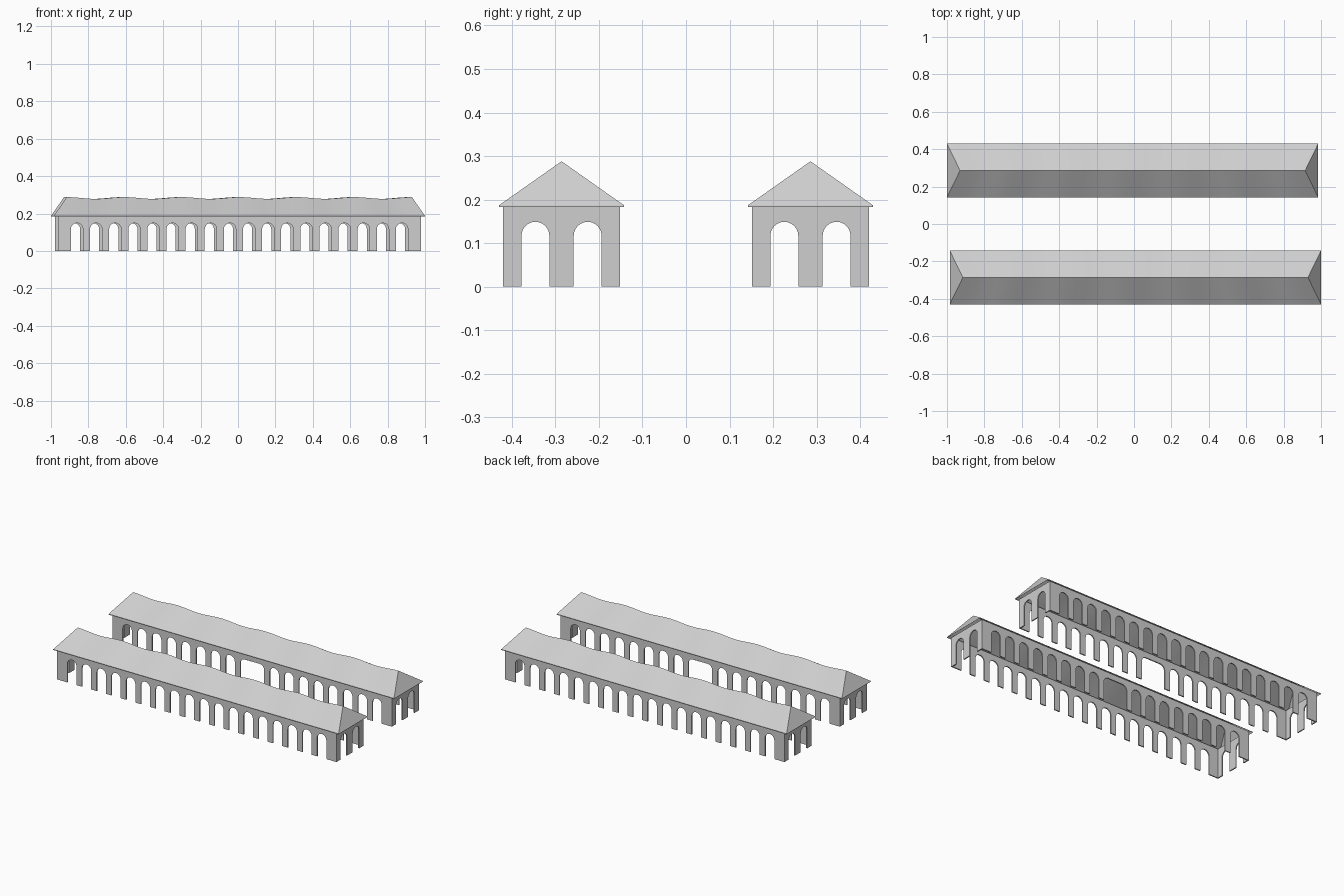
import bpy, bmesh, math
from mathutils import Matrix

cube = bpy.data.objects.get("Cube")
if cube:
    bpy.data.objects.remove(cube, do_unlink=True)

stone = bpy.data.materials.new("pale_grey")
stone.use_nodes = True
stone.diffuse_color = (0.62, 0.62, 0.62, 1)
stone.node_tree.nodes["Principled BSDF"].inputs["Base Color"].default_value = (0.62, 0.62, 0.62, 1)

# Shared dimensions of one hall
LENGTH, WIDTH, WALL_H, THICK = 1.942, 0.268, 0.186, 0.007
ARCH_TOP, ARCH_W, RADIUS, PITCH = 0.149, 0.064, 0.032, 0.1022
EAVE_L, EAVE_W, EAVE_Z, RIDGE_Z, RIDGE_L = 1.985, 0.287, 0.183, 0.288, 1.845


def finish(bm, name, matrix):
    bmesh.ops.recalc_face_normals(bm, faces=bm.faces)
    mesh = bpy.data.meshes.new(name)
    bm.to_mesh(mesh)
    bm.free()
    mesh.materials.append(stone)
    obj = bpy.data.objects.new(name, mesh)
    bpy.context.collection.objects.link(obj)
    obj.matrix_world = matrix
    return obj


def opening(centre, width):
    """Outline of a round-cornered opening, left foot to right foot."""
    pts = [(centre - width / 2, 0)]
    for side, start in ((-1, math.pi), (1, math.pi / 2)):
        cx = centre + side * (width / 2 - RADIUS)
        for i in range(7):
            a = start - i * math.pi / 12
            p = (cx + RADIUS * math.cos(a), ARCH_TOP - RADIUS + RADIUS * math.sin(a))
            if math.dist(p, pts[-1]) > 1e-5:
                pts.append(p)
    return pts + [(centre + width / 2, 0)]


def arcade(name, length, openings, matrix):
    """Wall whose outer face lies on local y = 0, thickness towards +y."""
    outline = [(-length / 2, 0)]
    for centre, width in openings:
        outline += opening(centre, width)
    outline += [(length / 2, 0), (length / 2, WALL_H), (-length / 2, WALL_H)]
    bm = bmesh.new()
    face = bm.faces.new([bm.verts.new((x, 0, z)) for x, z in outline])
    ext = bmesh.ops.extrude_face_region(bm, geom=[face], use_keep_orig=True)
    moved = [v for v in ext["geom"] if isinstance(v, bmesh.types.BMVert)]
    bmesh.ops.translate(bm, verts=moved, vec=(0, THICK, 0))
    finish(bm, name, matrix)


def hipped_roof(name, matrix, waves=6, steps=48):
    """Open hipped roof shell with a gently sagging ridge and a thin eave edge."""
    bm = bmesh.new()
    ridge, eaves, lips = [], {-1: [], 1: []}, {-1: [], 1: []}
    for i in range(steps + 1):
        t = i / steps
        sag = 0.005 * (1 - math.cos(2 * math.pi * waves * t))
        ridge.append(bm.verts.new(((t - 0.5) * RIDGE_L, 0, RIDGE_Z - sag)))
        for s in (-1, 1):
            x, y = (t - 0.5) * EAVE_L, s * EAVE_W / 2
            eaves[s].append(bm.verts.new((x, y, EAVE_Z + 0.004)))
            lips[s].append(bm.verts.new((x, y, EAVE_Z)))
    for i in range(steps):
        for s in (-1, 1):
            bm.faces.new((eaves[s][i], eaves[s][i + 1], ridge[i + 1], ridge[i]))
            bm.faces.new((lips[s][i], lips[s][i + 1], eaves[s][i + 1], eaves[s][i]))
    for e in (0, steps):
        bm.faces.new((eaves[-1][e], eaves[1][e], ridge[e]))
        bm.faces.new((lips[-1][e], lips[1][e], eaves[1][e], eaves[-1][e]))
    roof = finish(bm, name, matrix)
    bpy.ops.object.select_all(action='DESELECT')
    roof.select_set(True)
    bpy.context.view_layer.objects.active = roof
    bpy.ops.object.shade_smooth_by_angle(angle=math.radians(25))


# Opening layouts: outer wall, inner wall with a wide gateway, end walls
outer = [((i - 8.5) * PITCH, ARCH_W) for i in range(18)]
inner = outer[:8] + [(0, PITCH + ARCH_W)] + outer[10:]
ends = [(-0.06, ARCH_W), (0.06, ARCH_W)]


def turned(angle, offset):
    return Matrix.Rotation(math.radians(angle), 4, 'Z') @ Matrix.Translation((0, -offset, 0))


# Two identical halls, the second turned to face the first
for label, angle in (("front", 0), ("back", 180)):
    hall = Matrix.Rotation(math.radians(angle), 4, 'Z') @ Matrix.Translation((0.0075, -0.2858, 0))
    arcade(label + "_outer_arcade", LENGTH, outer, hall @ turned(0, WIDTH / 2))
    arcade(label + "_inner_arcade", LENGTH, inner, hall @ turned(180, WIDTH / 2))
    for side, turn in (("left", 90), ("right", -90)):
        arcade(label + "_" + side + "_end_arcade", WIDTH - 2 * THICK, ends,
               hall @ turned(turn, LENGTH / 2))
    hipped_roof(label + "_roof", hall)
